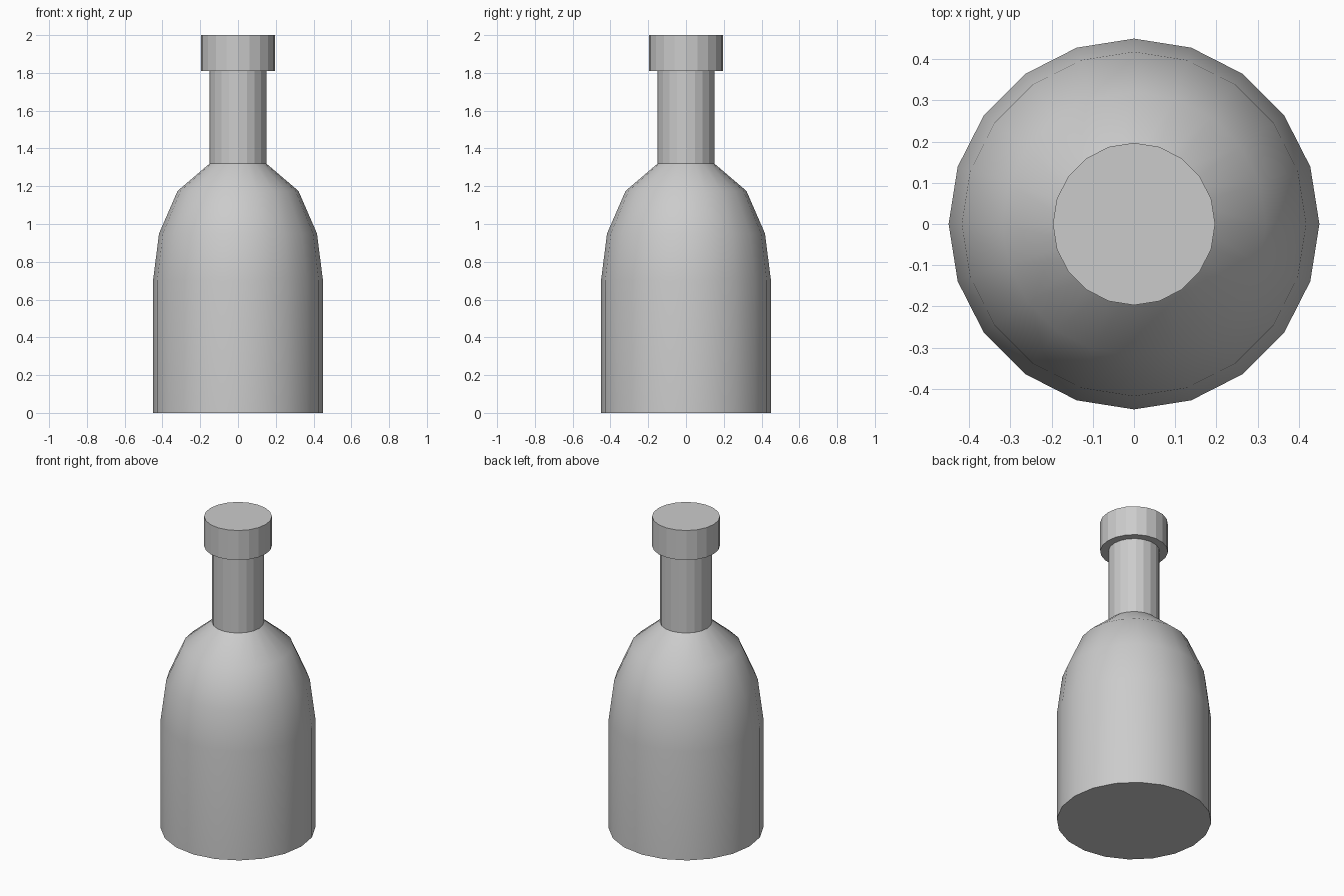
import bpy, bmesh
from math import sin, cos, pi, radians

if "Cube" in bpy.data.objects:
    bpy.data.objects.remove(bpy.data.objects["Cube"])

SIDES = 20


def lathe(name, profile, close_bottom=False, close_top=False, smooth=False):
    """Revolve (radius, z) points around the z axis."""
    bm = bmesh.new()
    rings = [[bm.verts.new((r * cos(2 * pi * i / SIDES), r * sin(2 * pi * i / SIDES), z))
              for i in range(SIDES)] for r, z in profile]
    for a, b in zip(rings, rings[1:]):
        for i in range(SIDES):
            j = (i + 1) % SIDES
            bm.faces.new((a[i], a[j], b[j], b[i]))
    if close_bottom:
        bm.faces.new(rings[0][::-1])
    if close_top:
        bm.faces.new(rings[-1])
    mesh = bpy.data.meshes.new(name)
    bm.to_mesh(mesh)
    bm.free()
    obj = bpy.data.objects.new(name, mesh)
    bpy.context.collection.objects.link(obj)
    if smooth:
        bpy.ops.object.select_all(action='DESELECT')
        obj.select_set(True)
        bpy.context.view_layer.objects.active = obj
        bpy.ops.object.shade_smooth_by_angle(angle=radians(30))
    return obj


# Rounded-shoulder body
lathe("bottle_body", [(0.45, 0), (0.45, 0.70), (0.418, 0.95), (0.32, 1.175), (0.15, 1.32)],
      close_bottom=True, smooth=True)
# Straight faceted neck
lathe("bottle_neck", [(0.15, 1.32), (0.15, 1.81)])
# Wider faceted cap with a ring underside
lathe("bottle_cap", [(0.15, 1.81), (0.197, 1.81), (0.197, 2.0)], close_top=True)
